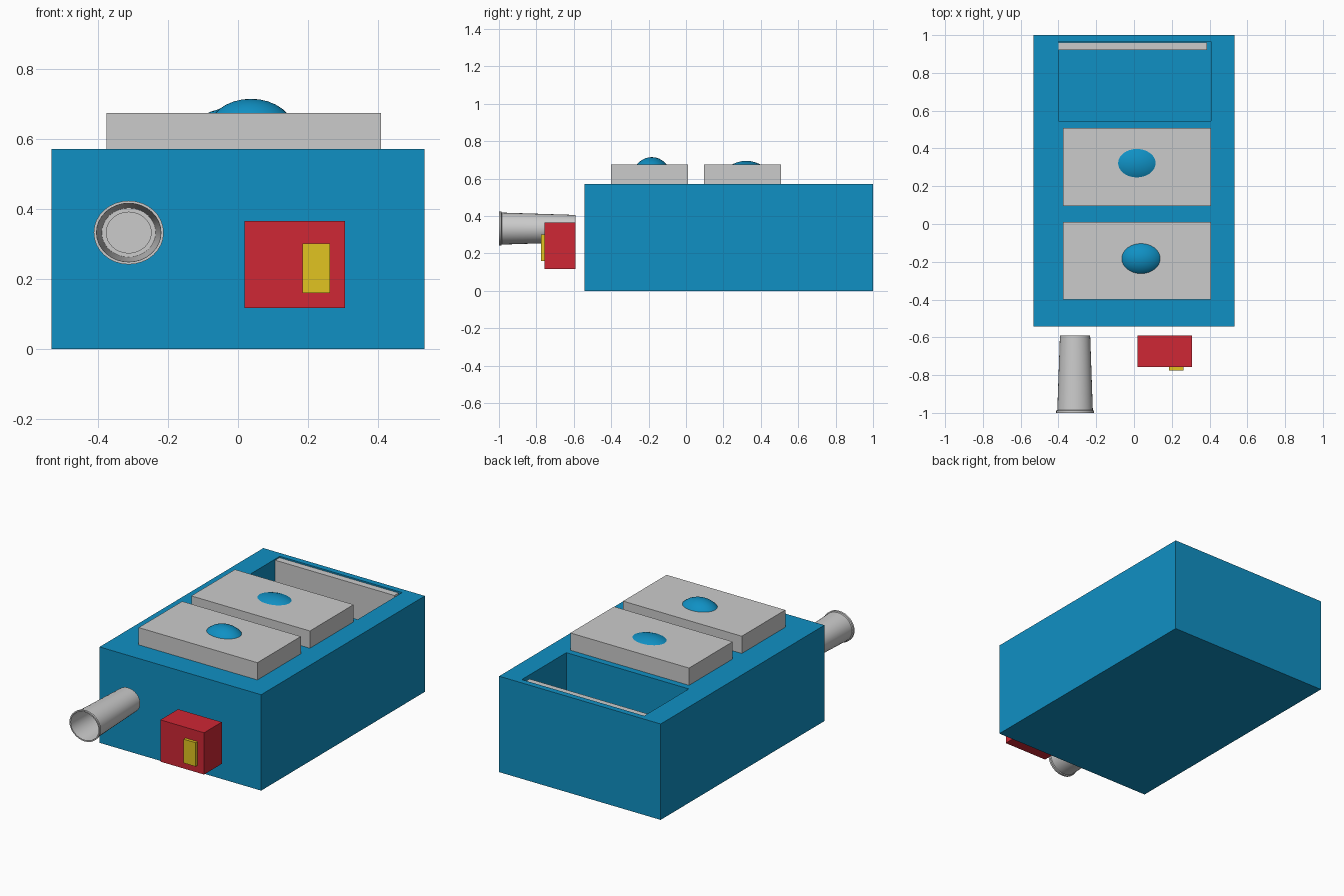
import bpy, bmesh, math
from mathutils import Matrix

if "Cube" in bpy.data.objects:
    bpy.data.objects.remove(bpy.data.objects["Cube"])


def material(name, rgb):
    m = bpy.data.materials.new(name)
    m.diffuse_color = (*rgb, 1)
    m.use_nodes = True
    m.node_tree.nodes["Principled BSDF"].inputs["Base Color"].default_value = m.diffuse_color
    return m


BLUE = material("blue", (0.005, 0.28, 0.55))
RED = material("red", (0.62, 0.02, 0.035))
YELLOW = material("yellow", (0.75, 0.55, 0.015))


def finish(name, bm, mat=None):
    bmesh.ops.recalc_face_normals(bm, faces=bm.faces)
    mesh = bpy.data.meshes.new(name)
    bm.to_mesh(mesh)
    bm.free()
    ob = bpy.data.objects.new(name, mesh)
    bpy.context.collection.objects.link(ob)
    if mat:
        mesh.materials.append(mat)
    return ob


def box(name, x, y, z, mat=None):
    bm = bmesh.new()
    size = [b - a for a, b in (x, y, z)]
    mid = [(a + b) / 2 for a, b in (x, y, z)]
    bmesh.ops.create_cube(bm, size=1, matrix=Matrix.Translation(mid) @ Matrix.Diagonal((*size, 1)))
    return finish(name, bm, mat)


def ellipsoid(name, centre, radii, mat):
    bm = bmesh.new()
    bmesh.ops.create_uvsphere(bm, u_segments=32, v_segments=16, radius=1,
                              matrix=Matrix.Translation(centre) @ Matrix.Diagonal((*radii, 1)))
    ob = finish(name, bm, mat)
    ob.data.shade_smooth()
    return ob


# Main body with an open compartment at the back
body = box("body", (-0.533, 0.533), (-0.543, 1.0), (0, 0.572), BLUE)
cutter = box("compartment_cutter", (-0.40, 0.408), (0.545, 0.965), (0.08, 0.8), BLUE)
cutter.hide_render = True
cutter.hide_viewport = True
cut = body.modifiers.new("compartment", 'BOOLEAN')
cut.operation = 'DIFFERENCE'
cut.solver = 'EXACT'
cut.object = cutter

# Open lid standing inside the compartment
box("upright_lid", (-0.40, 0.387), (0.922, 0.962), (0.08, 0.565))

# Closed lids with domed knobs
box("front_lid", (-0.375, 0.408), (-0.40, 0.01), (0.572, 0.675))
box("middle_lid", (-0.375, 0.408), (0.095, 0.507), (0.572, 0.675))
ellipsoid("front_knob", (0.037, -0.183, 0.615), (0.128, 0.10, 0.10), BLUE)
ellipsoid("middle_knob", (0.015, 0.322, 0.595), (0.167, 0.127, 0.10), BLUE)

# Front box with a yellow plate
box("front_box", (0.018, 0.306), (-0.757, -0.59), (0.117, 0.366), RED)
box("front_plate", (0.184, 0.263), (-0.775, -0.755), (0.16, 0.302), YELLOW)

# Tapered hollow cup: (radius, y) profile spun around the y axis
profile = [(0, -0.59), (0.08, -0.59), (0.094, -0.985), (0.1, -0.988), (0.1, -1.0),
           (0.092, -1.0), (0.077, -0.62), (0.064, -0.62), (0.064, -0.61), (0, -0.61)]
bm = bmesh.new()
verts = [bm.verts.new((r, y, 0)) for r, y in profile]
edges = [bm.edges.new(pair) for pair in zip(verts, verts[1:])]
bmesh.ops.spin(bm, geom=verts + edges, cent=(0, 0, 0), axis=(0, 1, 0),
               angle=2 * math.pi, steps=32)
bmesh.ops.remove_doubles(bm, verts=bm.verts, dist=0.0005)
bmesh.ops.transform(bm, verts=bm.verts,
                    matrix=Matrix.Translation((-0.312, 0, 0.333)) @ Matrix.Diagonal((1, 1, 0.91, 1)))
cup = finish("cup", bm)
bpy.context.view_layer.objects.active = cup
cup.select_set(True)
bpy.ops.object.shade_smooth_by_angle(angle=math.radians(35))
